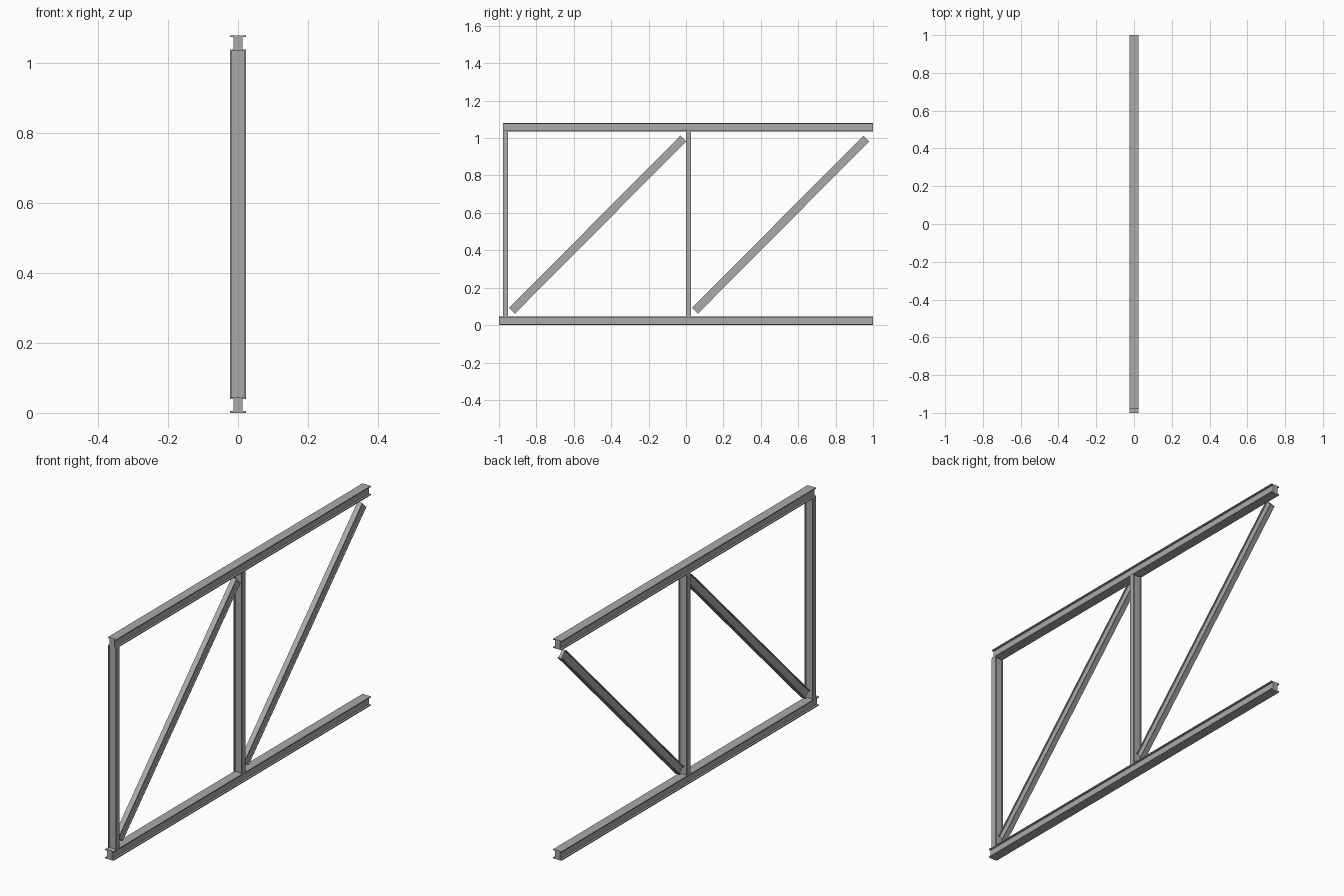
import bpy
import bmesh
from mathutils import Vector

cube = bpy.data.objects.get("Cube")
if cube:
    bpy.data.objects.remove(cube, do_unlink=True)

# Single steel grey for the whole frame
steel = bpy.data.materials.new("steel grey")
steel.use_nodes = True
colour = (0.40, 0.40, 0.40, 1.0)
steel.diffuse_color = colour
steel.node_tree.nodes["Principled BSDF"].inputs["Base Color"].default_value = colour


def i_beam(name, start, end, depth_axis, depth, width, web, flange):
    """Sweep an I section from start to end; depth_axis runs flange to flange."""
    start, end = Vector(start), Vector(end)
    along = (end - start).normalized()
    up = Vector(depth_axis)
    up = (up - along * up.dot(along)).normalized()
    side = along.cross(up)
    w, t, h, f = width / 2, web / 2, depth / 2, depth / 2 - flange
    right = [(w, -h), (w, -f), (t, -f), (t, f), (w, f), (w, h)]
    outline = right + [(-a, b) for a, b in reversed(right)]

    bm = bmesh.new()
    face = bm.faces.new([bm.verts.new(start + side * a + up * b) for a, b in outline])
    swept = bmesh.ops.extrude_face_region(bm, geom=[face], use_keep_orig=True)
    tip = [g for g in swept["geom"] if isinstance(g, bmesh.types.BMVert)]
    bmesh.ops.translate(bm, verts=tip, vec=end - start)
    bmesh.ops.recalc_face_normals(bm, faces=bm.faces)
    mesh = bpy.data.meshes.new(name)
    bm.to_mesh(mesh)
    bm.free()
    mesh.materials.append(steel)
    obj = bpy.data.objects.new(name, mesh)
    bpy.context.collection.objects.link(obj)
    return obj


# Horizontal chords, the upper one slightly shorter at the front
chord = dict(depth_axis=(0, 0, 1), depth=0.045, width=0.046, web=0.027, flange=0.005)
i_beam("lower_chord", (0, -1, 0.0225), (0, 1, 0.0225), **chord)
i_beam("upper_chord", (0, -0.978, 1.0575), (0, 1, 1.0575), **chord)

# Two repeated bays, each with a post and a rising diagonal brace
brace = dict(width=0.026, web=0.015, flange=0.005)
for bay, y in (("front", -0.966), ("middle", 0.0125)):
    i_beam(bay + "_post", (0, y, 0.045), (0, y, 1.035),
           depth_axis=(1, 0, 0), depth=0.046, **brace)
    i_beam(bay + "_diagonal", (0, y + 0.036, 0.077), (0, y + 0.952, 0.998),
           depth_axis=(0, -1, 1), depth=0.044, **brace)
